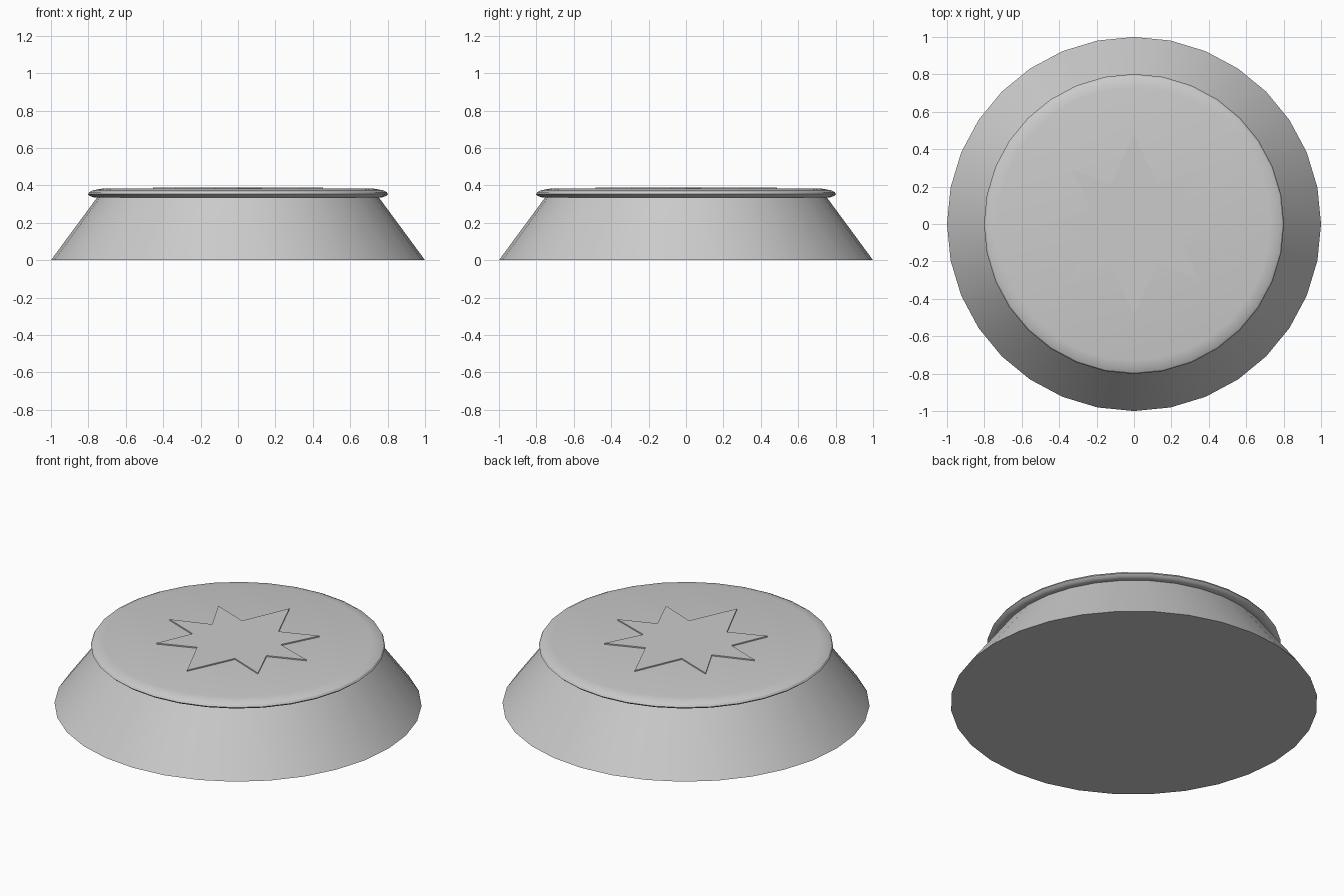
import bpy, bmesh, math

if "Cube" in bpy.data.objects:
    bpy.data.objects.remove(bpy.data.objects["Cube"])

SIDES = 32


def finish(bm, name, angle):
    bmesh.ops.recalc_face_normals(bm, faces=bm.faces[:])
    mesh = bpy.data.meshes.new(name)
    bm.to_mesh(mesh)
    bm.free()
    obj = bpy.data.objects.new(name, mesh)
    bpy.context.collection.objects.link(obj)
    bpy.ops.object.select_all(action='DESELECT')
    obj.select_set(True)
    bpy.context.view_layer.objects.active = obj
    bpy.ops.object.shade_smooth_by_angle(angle=math.radians(angle))
    return obj


def lathe(name, profile):
    """Turn a (radius, z) profile around z and cap both ends."""
    bm = bmesh.new()
    rings = []
    for r, z in profile:
        rings.append([bm.verts.new((r * math.cos(2 * math.pi * i / SIDES),
                                    r * math.sin(2 * math.pi * i / SIDES), z))
                      for i in range(SIDES)])
    for a, b in zip(rings, rings[1:]):
        for i in range(SIDES):
            j = (i + 1) % SIDES
            bm.faces.new((a[i], a[j], b[j], b[i]))
    bm.faces.new(rings[0])
    bm.faces.new(rings[-1])
    return finish(bm, name, 30)


# Sloped body with rounded overhanging rim and flat top
lathe("button_body", [
    (1.0, 0.0), (0.752, 0.337), (0.772, 0.336), (0.79, 0.342),
    (0.802, 0.353), (0.795, 0.364), (0.775, 0.374), (0.73, 0.382)])

# Thin raised eight-pointed star, right half mirrored to the left
half = [(0, 0.487), (0.121, 0.212), (0.337, 0.294), (0.228, 0.08),
        (0.455, 0), (0.246, -0.08), (0.337, -0.292), (0.126, -0.209), (0, -0.484)]
outline = half + [(-x, y) for x, y in half[-2:0:-1]]
bm = bmesh.new()
base = bm.faces.new([bm.verts.new((x, y, 0.378)) for x, y in outline])
top = bmesh.ops.extrude_face_region(bm, geom=[base], use_keep_orig=True)
for v in top["geom"]:
    if isinstance(v, bmesh.types.BMVert):
        v.co.z = 0.389
finish(bm, "raised_star", 20)
